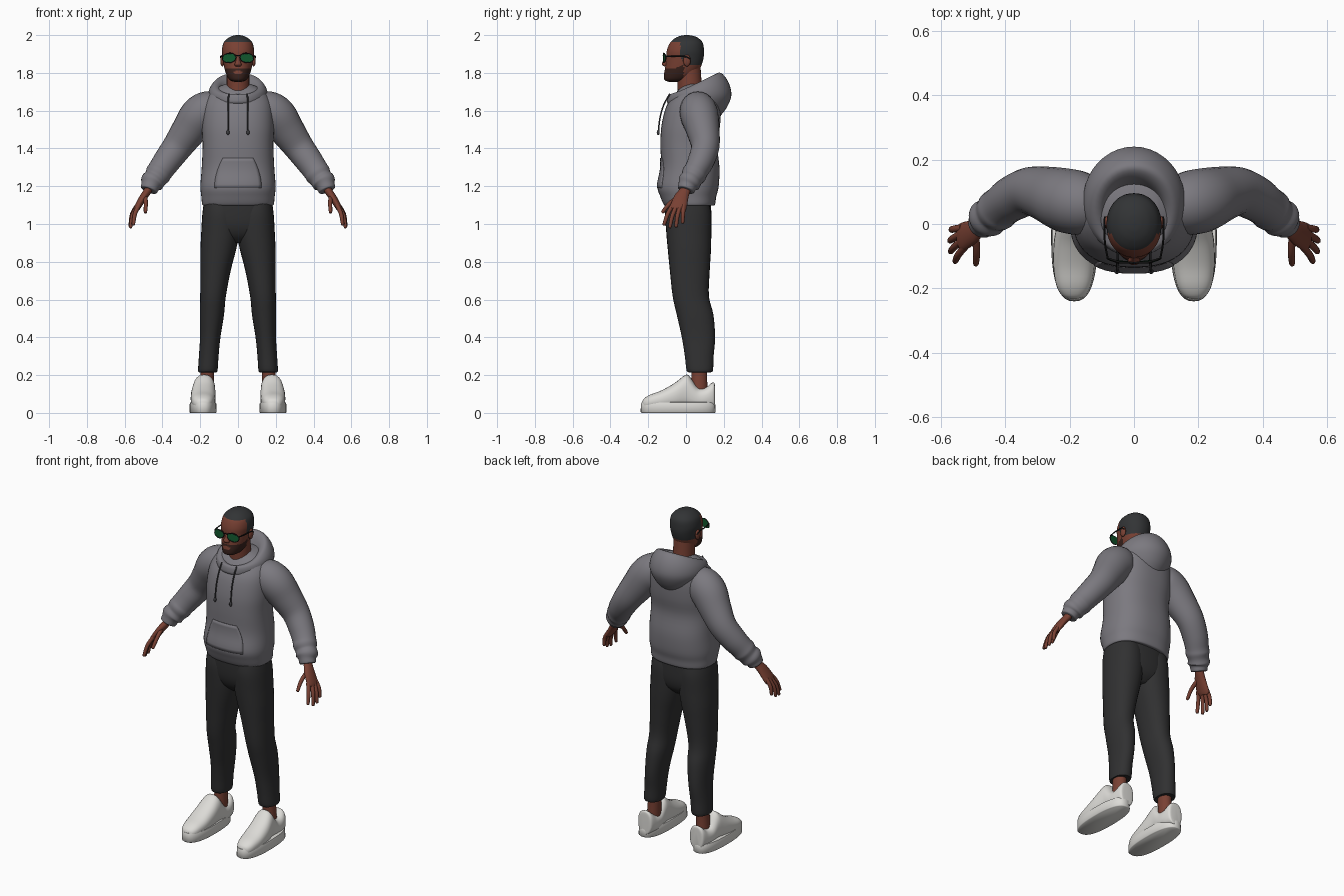
import bpy, bmesh, math
from mathutils import Vector


def mat(name, r, g, b):
    m = bpy.data.materials.new(name)
    m.diffuse_color = (r, g, b, 1)
    return m


GREY = mat("grey_fleece", 0.20, 0.193, 0.215)
BLACK = mat("charcoal_cloth", 0.03, 0.03, 0.031)
SKIN = mat("brown_skin", 0.19, 0.052, 0.033)
HAIR = mat("black_hair", 0.032, 0.034, 0.036)
BEARD = mat("dark_beard", 0.04, 0.016, 0.012)
WHITE = mat("white_leather", 0.72, 0.71, 0.68)
LENS = mat("green_lens", 0.006, 0.10, 0.028)
FRAME = mat("black_frame", 0.01, 0.01, 0.01)
CORD = mat("dark_cord", 0.05, 0.05, 0.055)


def finish(name, bm, mats, mirror=False):
    bmesh.ops.recalc_face_normals(bm, faces=bm.faces)
    me = bpy.data.meshes.new(name)
    bm.to_mesh(me)
    bm.free()
    for m in mats:
        me.materials.append(m)
    for p in me.polygons:
        p.use_smooth = True
    me.set_sharp_from_angle(angle=math.radians(50))
    ob = bpy.data.objects.new(name, me)
    bpy.context.collection.objects.link(ob)
    if mirror:
        ob.modifiers.new("mirror", 'MIRROR').use_mirror_merge = False
    return ob


def spline(pts, sub):
    """Smooth a short list of number tuples (Catmull-Rom)."""
    out = []
    for i in range(len(pts) - 1):
        p = [pts[max(i - 1, 0)], pts[i], pts[i + 1], pts[min(i + 2, len(pts) - 1)]]
        for s in range(sub):
            t = s / sub
            out.append(tuple(
                b + 0.5 * t * (c - a + t * (2 * a - 5 * b + 4 * c - d + t * (3 * (b - c) + d - a)))
                for a, b, c, d in zip(*p)))
    return out + [tuple(pts[-1])]


def skin(name, rings, mats, mirror=False, rule=None):
    bm = bmesh.new()
    vs = [[bm.verts.new(co) for co in r] for r in rings]
    n = len(vs[0])
    for a, b in zip(vs, vs[1:]):
        for i in range(n):
            j = (i + 1) % n
            bm.faces.new((a[i], a[j], b[j], b[i]))
    bm.faces.new(vs[0][::-1])
    bm.faces.new(vs[-1])
    if rule:
        for f in bm.faces:
            f.material_index = rule(f.calc_center_median())
    return finish(name, bm, mats, mirror)


def oval(c, u, v, n, p):
    pw = lambda k: math.copysign(abs(k) ** (2 / p), k)
    return [c + u * pw(math.cos(2 * math.pi * i / n)) + v * pw(math.sin(2 * math.pi * i / n))
            for i in range(n)]


def loft(name, pts, m, axis=None, hint=(1, 0, 0), n=24, sub=4, p=2, mirror=False, rule=None):
    """Skin oval sections (x, y, z, ru, rv) along a path."""
    q = spline(pts, sub)
    rings = []
    for i, r in enumerate(q):
        t = Vector(axis) if axis else Vector(q[min(i + 1, len(q) - 1)][:3]) - Vector(q[max(i - 1, 0)][:3])
        t.normalize()
        u = Vector(hint)
        u = (u - t * u.dot(t)).normalized()
        rings.append(oval(Vector(r[:3]), u * max(r[3], 1e-4), t.cross(u) * max(r[4], 1e-4), n, p))
    return skin(name, rings, m if isinstance(m, list) else [m], mirror, rule)


def ball(name, c, r, m, mirror=False):
    bm = bmesh.new()
    bmesh.ops.create_uvsphere(bm, u_segments=16, v_segments=10, radius=1)
    for v in bm.verts:
        v.co = Vector(c) + Vector([a * b for a, b in zip(v.co, r)])
    return finish(name, bm, [m], mirror)


UP = (0, 0, 1)

# Hoodie body
torso = loft("hoodie_body", [
    (0, .018, 1.10, .175, .12), (0, .018, 1.102, .189, .135), (0, .012, 1.145, .194, .148),
    (0, .011, 1.20, .199, .162), (0, .022, 1.30, .192, .155), (0, .015, 1.42, .187, .15),
    (0, .025, 1.52, .191, .155), (0, .04, 1.62, .184, .145), (0, .055, 1.68, .16, .12),
    (0, .06, 1.72, .115, .09), (0, .06, 1.74, .07, .06)], GREY, UP, n=48, p=2.4)

# Front pouch pocket wrapped onto the body
bm = bmesh.new()
bmesh.ops.create_grid(bm, x_segments=14, y_segments=8, size=1)
for v in bm.verts:
    h = (v.co.y + 1) / 2
    v.co = (v.co.x * (.125 - .045 * h * h), -.3, 1.19 + .16 * h)
pocket = finish("pouch_pocket", bm, [GREY])
wrap = pocket.modifiers.new("wrap", 'SHRINKWRAP')
wrap.target, wrap.offset = torso, .004
wrap.wrap_method, wrap.use_project_y, wrap.use_positive_direction = 'PROJECT', True, True
pocket.modifiers.new("thick", 'SOLIDIFY').thickness = .005

# Sleeves with gathered cuffs
loft("sleeve", [
    (.09, .06, 1.61, .07, .07), (.15, .062, 1.605, .095, .10), (.205, .072, 1.57, .10, .105),
    (.26, .09, 1.495, .088, .093), (.32, .102, 1.41, .075, .08), (.375, .08, 1.335, .07, .073),
    (.41, .055, 1.285, .064, .068), (.425, .042, 1.262, .066, .068), (.44, .03, 1.24, .058, .061),
    (.455, .017, 1.22, .061, .063), (.463, .008, 1.203, .05, .05), (.472, 0, 1.18, .044, .045),
    (.472, 0, 1.18, .03, .03)], GREY, hint=(0, 1, 0), mirror=True)

# Hood: sections given by front point, back point and half width
hood = spline([
    (-.06, 1.62, .17, 1.56, .11), (-.098, 1.64, .212, 1.61, .14), (-.10, 1.665, .24, 1.68, .158),
    (-.092, 1.685, .225, 1.75, .15), (-.076, 1.685, .185, 1.80, .125), (-.062, 1.675, .15, 1.785, .098),
    (-.052, 1.65, .12, 1.73, .085), (-.04, 1.62, .10, 1.66, .07)], 4)
skin("hood", [oval(Vector((0, (a + c) / 2, (b + d) / 2)), Vector((w, 0, 0)),
                   Vector((0, (c - a) / 2, (d - b) / 2)), 40, 2) for a, b, c, d, w in hood], [GREY])

# Drawstrings with knotted ends
loft("drawstring", [(.05, -.085, 1.69, .004, .004), (.051, -.118, 1.63, .004, .004),
                    (.052, -.138, 1.56, .004, .004), (.053, -.146, 1.49, .004, .004)],
     CORD, n=8, mirror=True)
ball("drawstring_tip", (.053, -.147, 1.485), (.008, .008, .014), CORD, True)

# Trousers
loft("trouser_hips", [(0, .01, 1.16, .175, .12), (0, .01, 1.09, .182, .123), (0, .014, 1.0, .185, .12),
                      (0, .018, .94, .15, .10), (0, .02, .90, .05, .06)], BLACK, UP, n=40, p=2.4)
loft("trouser_leg", [
    (.09, .01, 1.12, .09, .11), (.092, .012, 1.05, .097, .122), (.095, .015, .95, .10, .119),
    (.105, .018, .86, .094, .114), (.118, .02, .76, .081, .106), (.132, .025, .62, .068, .096),
    (.138, .048, .52, .064, .097), (.147, .066, .40, .054, .088), (.155, .07, .30, .052, .076),
    (.16, .073, .222, .051, .069), (.16, .073, .218, .04, .05)], BLACK, UP, n=28, p=2.2, mirror=True)

# Ankles
loft("ankle", [(.162, .07, .30, .038, .045), (.163, .07, .20, .036, .042),
               (.168, .07, .08, .038, .045)], SKIN, UP, mirror=True)

# Shoes: flat sole and rounded upper
loft("shoe_sole", [(.185, -.042, 0, .068, .194), (.185, -.042, .004, .072, .198),
                   (.185, -.042, .045, .071, .197), (.185, -.042, .056, .068, .193),
                   (.185, -.042, .057, .05, .17)], WHITE, UP, n=40, sub=1, p=2.5, mirror=True)
loft("shoe_upper", [(x, y, (.02 + top) / 2, w, (top - .02) / 2) for x, y, w, top in [
    (.187, -.232, .015, .06), (.187, -.222, .036, .076), (.187, -.19, .054, .096),
    (.186, -.13, .064, .119), (.184, -.06, .065, .158), (.18, -.005, .06, .20),
    (.178, .02, .058, .192), (.176, .06, .057, .137), (.175, .10, .056, .132),
    (.175, .135, .05, .158), (.175, .15, .042, .158), (.175, .153, .025, .14)]],
    WHITE, (0, 1, 0), n=28, p=2.4, mirror=True)

# Hands
loft("palm", [(.455, .01, 1.23, .03, .024), (.476, -.004, 1.18, .028, .021), (.502, -.025, 1.14, .038, .02),
              (.532, -.04, 1.09, .044, .017), (.54, -.045, 1.073, .036, .012)],
     SKIN, hint=(0, 1, 0), mirror=True)
fingers = {
    "index_finger": [(.524, -.07, 1.10), (.545, -.096, 1.055), (.554, -.115, 1.0)],
    "middle_finger": [(.532, -.05, 1.095), (.558, -.072, 1.045), (.568, -.085, .986)],
    "ring_finger": [(.534, -.03, 1.095), (.562, -.045, 1.045), (.57, -.052, .99)],
    "little_finger": [(.532, -.012, 1.10), (.56, -.016, 1.055), (.566, -.018, 1.01)],
    "thumb": [(.492, -.03, 1.15), (.488, -.085, 1.11), (.49, -.122, 1.065)]}
for name, (a, b, c) in fingers.items():
    end = Vector(c) + (Vector(c) - Vector(b)).normalized() * .008
    loft(name, [(*a, .012, .012), (*b, .011, .011), (*c, .009, .009), (*end, .003, .003)],
         SKIN, hint=(0, 1, 0), n=12, mirror=True)


# Head with hair and beard regions
def head_colour(c):
    if c.z > 1.963 or (c.z > 1.842 and c.y > -.03 + max(0, 1.89 - c.z) * .5):
        return 1
    mouth = (c.x / .026) ** 2 + ((c.z - 1.803) / .009) ** 2 < 1
    if c.y < -.012 and c.z < 1.826 + max(0, c.y + .05) * .5 and not mouth:
        return 2
    return 0


loft("neck", [(0, .03, 1.60, .075, .075), (0, .022, 1.70, .062, .066), (0, .018, 1.76, .06, .064),
              (0, .015, 1.83, .06, .062)], SKIN, UP)
loft("head", [
    (0, -.062, 1.753, .018, .03), (0, -.052, 1.763, .044, .062), (0, -.033, 1.79, .061, .084),
    (0, -.016, 1.83, .073, .094), (0, -.006, 1.88, .081, .099), (0, -.003, 1.92, .085, .098),
    (0, .002, 1.96, .076, .086), (0, .004, 1.985, .052, .06), (0, .004, 1.997, .025, .03),
    (0, .004, 2.0, .004, .005)], [SKIN, HAIR, BEARD], UP, n=72, sub=8, p=2.15, rule=head_colour)
loft("nose", [(0, -.098, 1.888, .008, .008), (0, -.108, 1.865, .011, .012), (0, -.113, 1.845, .019, .015),
              (0, -.106, 1.834, .014, .009)], SKIN, UP, n=16)
ball("lips", (0, -.107, 1.803), (.023, .008, .007), SKIN)
ball("ear", (.083, .005, 1.865), (.011, .02, .031), SKIN, True)

# Sunglasses: teardrop lenses, rims, bridge and temple arms
def lens_edge(k, y):
    a = 2 * math.pi * k / 28
    return Vector((.047 + .035 * math.cos(a) - .004 * math.sin(a), y + .012 * max(0, math.cos(a)),
                   1.879 + .025 * math.sin(a)))


skin("lens", [[lens_edge(k, y) for k in range(28)] for y in (-.121, -.116)], [LENS], True)
loft("lens_rim", [(*lens_edge(k, -.119), .003, .003) for k in range(29)], FRAME,
     hint=(.01, 1, .02), n=8, sub=1, mirror=True)
loft("bridge", [(-.014, -.119, 1.89, .003, .003), (0, -.121, 1.893, .003, .003),
                (.014, -.119, 1.89, .003, .003)], FRAME, hint=UP, n=8)
loft("temple_arm", [(.081, -.108, 1.888, .003, .004), (.09, -.06, 1.888, .003, .004),
                    (.092, 0, 1.886, .003, .004), (.09, .022, 1.872, .003, .003)],
     FRAME, n=8, mirror=True)
